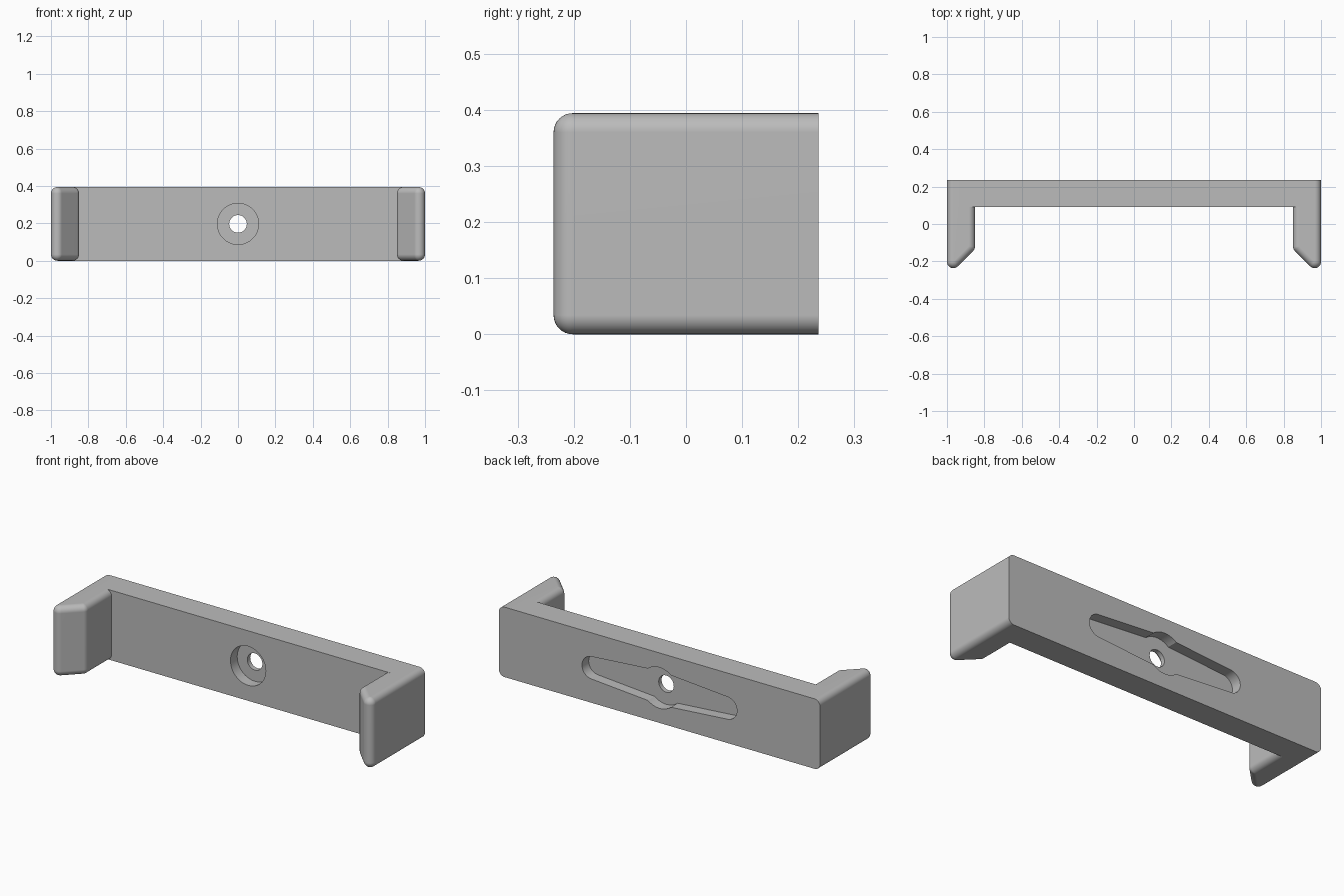
import bpy
import bmesh
from math import sin, cos, pi, radians

if "Cube" in bpy.data.objects:
    bpy.data.objects.remove(bpy.data.objects["Cube"], do_unlink=True)

HEIGHT = 0.394          # overall z size
MID = HEIGHT / 2
BACK, FRONT = 0.236, -0.236
BAR_FRONT = 0.09        # front face of the crossbar
ARM_INNER = 0.85        # inner side of each arm
ROUND = 0.034           # rounding radius of the arms
POCKET = 0.06           # depth of the front and back recesses

grey = bpy.data.materials.new("plain_grey")
grey.use_nodes = True
grey.diffuse_color = (0.5, 0.5, 0.5, 1)
grey.node_tree.nodes["Principled BSDF"].inputs["Base Color"].default_value = (0.5, 0.5, 0.5, 1)


def finish(name, bm):
    bmesh.ops.recalc_face_normals(bm, faces=bm.faces)
    mesh = bpy.data.meshes.new(name)
    bm.to_mesh(mesh)
    bm.free()
    mesh.materials.append(grey)
    obj = bpy.data.objects.new(name, mesh)
    bpy.context.collection.objects.link(obj)
    return obj


def arm(name, side, steps=8):
    """Upright arm with a slanted, fully rounded tip, stacked from outlines."""
    tip_x, tip_y = 1 - ROUND, FRONT + ROUND
    knee_x = ARM_INNER + ROUND
    knee_y = tip_y + tip_x - knee_x

    def outline(rad, z):
        pts = [(tip_x + rad, BACK)]
        for i in range(13):
            a = -radians(135) * i / 12
            pts.append((tip_x + rad * cos(a), tip_y + rad * sin(a)))
        for i in range(5):
            a = -radians(135) - radians(45) * i / 4
            pts.append((knee_x + rad * cos(a), knee_y + rad * sin(a)))
        pts.append((knee_x - rad, BACK))
        return [bm.verts.new((side * x, y, z)) for x, y in pts]

    bm = bmesh.new()
    curve = [(ROUND * sin(pi / 2 * i / steps), ROUND * (1 - cos(pi / 2 * i / steps)))
             for i in range(steps + 1)]
    levels = curve + [(r, HEIGHT - z) for r, z in reversed(curve)]
    rings = [outline(r, z) for r, z in levels]
    for low, high in zip(rings, rings[1:]):
        n = len(low)
        for i in range(n):
            j = (i + 1) % n
            bm.faces.new((low[i], low[j], high[j], high[i]))
    bm.faces.new(rings[0])
    bm.faces.new(rings[-1])
    bmesh.ops.remove_doubles(bm, verts=bm.verts, dist=0.00001)
    return finish(name, bm)


def hull_of_discs(name, discs, y0, y1, sides=64):
    """Prism along y wrapped around a row of discs given as (x, radius)."""
    bm = bmesh.new()
    for x, r in discs:
        for y in (y0, y1):
            for i in range(sides):
                a = 2 * pi * i / sides
                bm.verts.new((x + r * cos(a), y, MID + r * sin(a)))
    result = bmesh.ops.convex_hull(bm, input=bm.verts)
    spare = {v for v in result["geom_interior"] if isinstance(v, bmesh.types.BMVert)}
    bmesh.ops.delete(bm, geom=list(spare), context="VERTS")
    bmesh.ops.dissolve_limit(bm, angle_limit=radians(1), verts=bm.verts, edges=bm.edges)
    return finish(name, bm)


def combine(target, tool, operation):
    mod = target.modifiers.new(operation.lower(), "BOOLEAN")
    mod.operation = operation
    mod.solver = "EXACT"
    mod.object = tool
    bpy.context.view_layer.update()
    mesh = bpy.data.meshes.new_from_object(
        target.evaluated_get(bpy.context.evaluated_depsgraph_get()))
    target.modifiers.clear()
    target.data = mesh
    bpy.data.objects.remove(tool, do_unlink=True)


# Crossbar, running into both arms
bm = bmesh.new()
bmesh.ops.create_cube(bm, size=1)
for v in bm.verts:
    v.co = (v.co.x * 1.86, BACK if v.co.y > 0 else BAR_FRONT, HEIGHT if v.co.z > 0 else 0)
bracket = finish("bracket", bm)

# Arms
for name, side in (("left_arm", 1), ("right_arm", -1)):
    combine(bracket, arm(name, side), "UNION")

# Front counterbore, tapered back slot with a round centre, and through hole
cutters = (
    ("counterbore", [(0, 0.11)], 0, BAR_FRONT + POCKET),
    ("back_slot", [(-0.42, 0.063), (0, 0.095), (0.42, 0.063)], BACK - POCKET, 0.4),
    ("slot_centre", [(0, 0.115)], BACK - POCKET, 0.4),
    ("screw_hole", [(0, 0.047)], 0, 0.4),
)
for name, discs, y0, y1 in cutters:
    combine(bracket, hull_of_discs(name, discs, y0, y1), "DIFFERENCE")

# Smooth roundings with crisp edges
bpy.ops.object.select_all(action="DESELECT")
bracket.select_set(True)
bpy.context.view_layer.objects.active = bracket
bpy.ops.object.shade_smooth_by_angle(angle=radians(30))
weighted = bracket.modifiers.new("even_shading", "WEIGHTED_NORMAL")
weighted.keep_sharp = True
